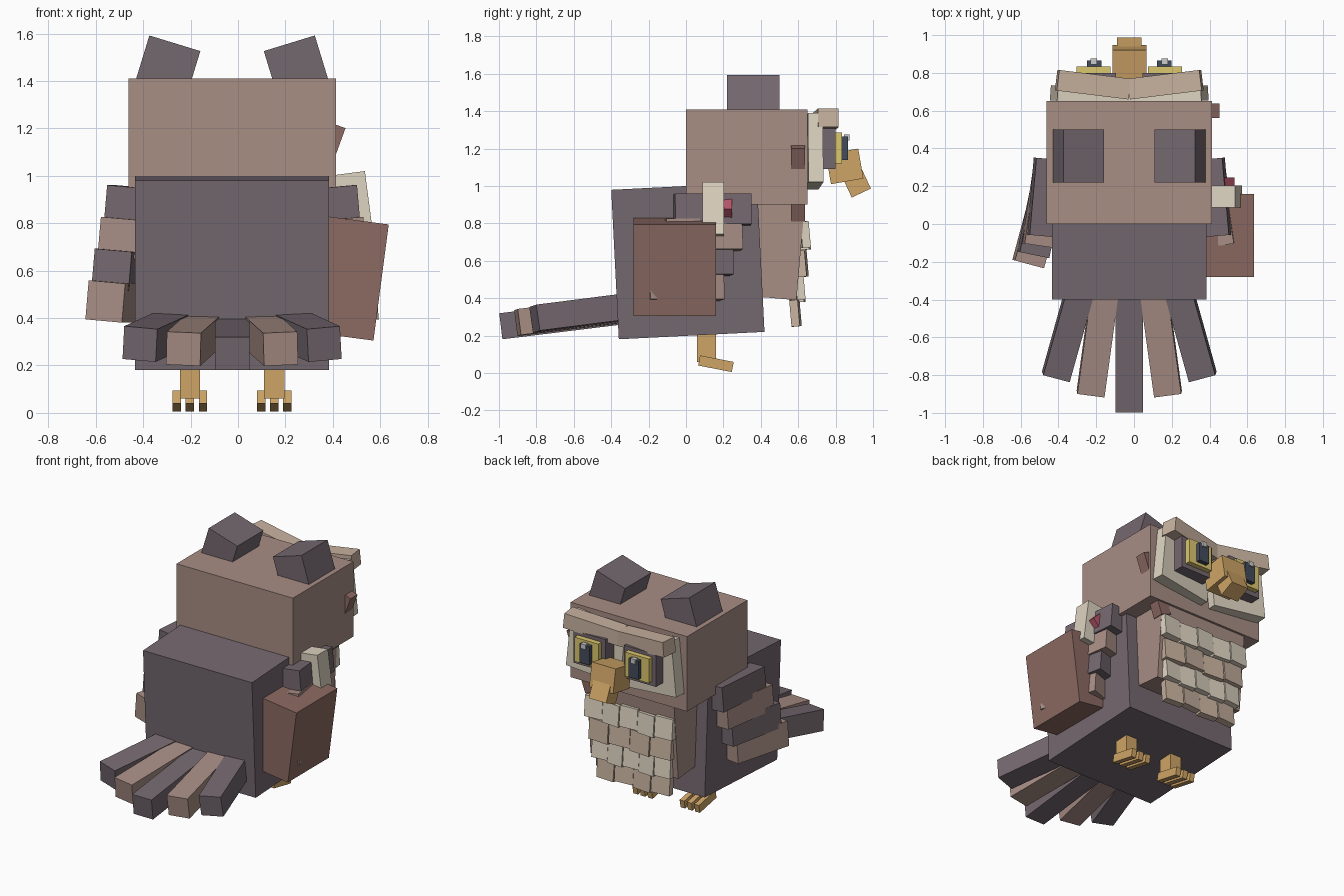
import bpy
from math import radians
from mathutils import Matrix, Euler, Vector

if "Cube" in bpy.data.objects:
    bpy.data.objects.remove(bpy.data.objects["Cube"])

CX = -0.025  # the bird's own symmetry plane


def material(name, hex_col):
    m = bpy.data.materials.new(name)
    srgb = [int(hex_col[i:i + 2], 16) / 255 for i in (0, 2, 4)]
    m.diffuse_color = [((c + 0.055) / 1.055) ** 2.4 for c in srgb] + [1]
    m.use_nodes = True
    m.node_tree.nodes["Principled BSDF"].inputs["Base Color"].default_value = m.diffuse_color
    return m


DARK = material("dark_plumage", "74686F")
BROWN = material("brown_plumage", "A88E85")
CREAM = material("cream", "DDD3C0")
TAN = material("tan", "C8B29F")
GOLD = material("gold", "CFA567")
YELLOW = material("yellow", "DCC76F")
BLACK = material("pupil", "444C5C")
WHITE = material("white", "F0F0F0")
LEATHER = material("leather", "8C6A62")
RED = material("red", "B8566C")


def box(name, mat, loc, size, rot=(0, 0, 0)):
    """Box with x measured from the bird's symmetry plane, rotation in degrees."""
    bpy.ops.mesh.primitive_cube_add(size=1)
    o = bpy.context.object
    o.name = name
    o.data.transform(Matrix.Diagonal(Vector((*size, 1))))
    o.rotation_euler = Euler([radians(a) for a in rot])
    o.location = (loc[0] + CX, loc[1], loc[2])
    o.data.materials.append(mat)
    return o


def pair(name, mat, loc, size, rot=(0, 0, 0)):
    """Left box plus its mirror image on the right."""
    box("left_" + name, mat, loc, size, rot)
    box("right_" + name, mat, (-loc[0], loc[1], loc[2]), size, (rot[0], -rot[1], -rot[2]))


def mix(a, b, t):
    return [p + (q - p) * t for p, q in zip(a, b)]


# Main masses
box("body", DARK, (0, 0.01, 0.60), (0.82, 0.78, 0.80), (2.9, 0, 0))
box("head", BROWN, (0, 0.325, 1.155), (0.876, 0.65, 0.51))
box("chest", BROWN, (0, 0.467, 0.702), (0.66, 0.30, 0.60), (-5, 0, 0))
pair("ear_tuft", DARK, (-0.278, 0.36, 1.44), (0.225, 0.28, 0.25), (0, 17, 0))

# Face
pair("face_plate", CREAM, (-0.205, 0.68, 1.185), (0.39, 0.08, 0.37), (0, 6, -4))
pair("brow", TAN, (-0.192, 0.738, 1.345), (0.385, 0.11, 0.10), (0, 6, -7))
pair("eye_socket", DARK, (-0.19, 0.75, 1.20), (0.24, 0.10, 0.22))
pair("iris", YELLOW, (-0.19, 0.805, 1.203), (0.18, 0.06, 0.165))
pair("pupil", BLACK, (-0.185, 0.84, 1.203), (0.075, 0.05, 0.125))
pair("eye_glint", WHITE, (-0.188, 0.86, 1.26), (0.035, 0.03, 0.032))
box("upper_beak", GOLD, (0, 0.848, 1.105), (0.18, 0.176, 0.162), (10, 0, 0))
box("beak_tip", GOLD, (0, 0.912, 1.017), (0.13, 0.113, 0.12), (25, 0, 0))

# Chest feathers: four staggered rows, narrowing downwards
rows = [(0.635, 0.735, 0.66, 5), (0.622, 0.59, 0.62, 4),
        (0.607, 0.455, 0.59, 5), (0.585, 0.325, 0.55, 4)]
for r, (y, z, width, n) in enumerate(rows):
    w = width / n
    for i in range(n):
        x = (i - (n - 1) / 2) * w
        dz = 0.006 * (-1) ** i
        box(f"chest_feather_{r}_{i}", TAN if r % 2 else CREAM, (x, y, z + dz),
            (w * 0.97, 0.045, 0.14), (5, 0, 4 * (-1) ** i))

# Wings: four overlapping slats sweeping back and outward
for i in range(4):
    t = i / 3
    pair(f"wing_feather_{i}", BROWN if i % 2 else DARK,
         mix((-0.437, 0.14, 0.872), (-0.482, -0.014, 0.47), t),
         (0.16, 0.41, 0.165), (0, 5, -5 - 10 * t))

# Tail fan
box("tail_middle", DARK, (0, -0.593, 0.299), (0.145, 0.80, 0.14), (7, 0, 0))
pair("tail_inner", BROWN, (-0.151, -0.507, 0.319), (0.145, 0.80, 0.14), (7, 2.5, -7.5))
pair("tail_outer", DARK, (-0.282, -0.427, 0.339), (0.145, 0.80, 0.14), (7, 5, -15))

# Legs and toes
pair("leg", GOLD, (-0.178, 0.11, 0.16), (0.085, 0.10, 0.20))
for i in range(3):
    pair(f"toe_{i}", GOLD, (-0.178 + (i - 1) * 0.055, 0.16, 0.05),
         (0.035, 0.183, 0.055), (-11, 0, 0))

# Satchel with strap, scroll and seal on the right side
box("satchel", LEATHER, (0.485, -0.06, 0.569), (0.29, 0.44, 0.494), (0, 7.5, 0))
box("satchel_strap", LEATHER, (0.37, 0.60, 1.02), (0.08, 0.075, 0.415), (0, 20, 0))
box("scroll", CREAM, (0.514, 0.145, 0.873), (0.13, 0.115, 0.28), (0, -7.5, 0))
box("scroll_seal", RED, (0.50, 0.215, 0.877), (0.08, 0.06, 0.08), (0, 45, 0))
